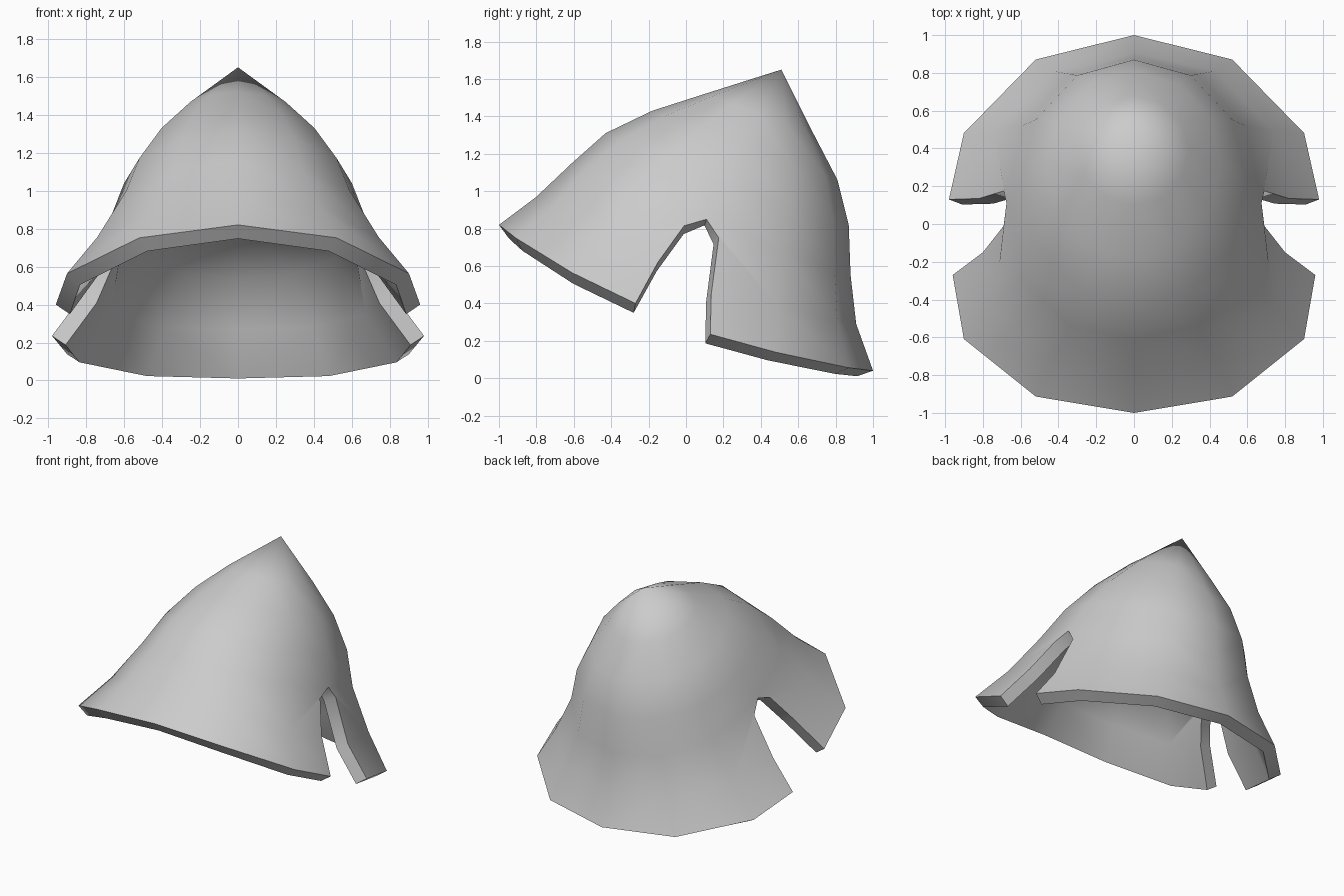
import bpy, bmesh
from math import sin, cos, radians

cube = bpy.data.objects.get("Cube")
if cube:
    bpy.data.objects.remove(cube, do_unlink=True)

# Steel colour
steel = bpy.data.materials.new("plain_steel_grey")
steel.use_nodes = True
GREY = (0.6, 0.6, 0.6, 1)
steel.diffuse_color = GREY
steel.node_tree.nodes["Principled BSDF"].inputs["Base Color"].default_value = GREY

# Tilted rings from the tip to the brim:
# front y, z, back y, z, half width, side sag y, z, diagonal bulge
RINGS = [
    (0.10, 1.52, 0.68, 1.31, 0.29, 0, 0, 0),
    (-0.18, 1.43, 0.81, 1.06, 0.465, 0, -0.01, 0),
    (-0.43, 1.31, 0.87, 0.82, 0.60, 0, -0.025, 0.03),
    (-0.61, 1.15, 0.88, 0.55, 0.68, -0.03, -0.02, 0.13),
    (-0.80, 0.97, 0.91, 0.29, 0.855, -0.04, -0.08, 0.13),
    (-1.00, 0.82, 1.00, 0.04, 1.04, -0.085, -0.105, 0.12),
]
# Edges of the side notch, top to brim
NOTCH_TOP = (0.675, 0.11, 0.85)
NOTCH_FRONT = [(0.69, -0.01, 0.815), (0.80, -0.15, 0.62), (0.96, -0.27, 0.40)]
NOTCH_BACK = [(0.69, 0.175, 0.75), (0.82, 0.135, 0.45), (0.98, 0.13, 0.235)]
SIDE = 3  # column that the notch splits


def ring_point(ring, angle):
    fy, fz, by, bz, width, sag_y, sag_z, bulge = ring
    s2 = sin(angle) ** 2
    t = (1 - cos(angle) * (1 + bulge * s2)) / 2
    return (width * sin(angle), fy + (by - fy) * t + sag_y * s2, fz + (bz - fz) * t + sag_z * s2)


# Left half of the shell
bm = bmesh.new()
tip = bm.verts.new((0, 0.51, 1.65))
grid = []
for i, ring in enumerate(RINGS):
    row = []
    for c in range(7):
        notched = i > 3 and c == SIDE
        row.append(None if notched else bm.verts.new(ring_point(ring, radians(30 * c))))
    grid.append(row)
grid[3][SIDE].co = NOTCH_TOP
front = [bm.verts.new(p) for p in NOTCH_FRONT]
back = [bm.verts.new(p) for p in NOTCH_BACK]

for c in range(6):
    bm.faces.new((tip, grid[0][c], grid[0][c + 1]))
    for i in range(5):
        quad = [grid[i][c], grid[i + 1][c], grid[i + 1][c + 1], grid[i][c + 1]]
        if None not in quad:
            bm.faces.new(quad)

# Panels that border the notch
for col, edge in ((SIDE - 1, front), (SIDE + 1, back)):
    bm.faces.new((grid[3][col], grid[4][col], edge[1], edge[0], grid[3][SIDE]))
    bm.faces.new((grid[4][col], grid[5][col], edge[2], edge[1]))
bmesh.ops.recalc_face_normals(bm, faces=bm.faces)
tip.link_faces[0].normal_update()
if tip.link_faces[0].normal.z < 0:
    bmesh.ops.reverse_faces(bm, faces=bm.faces)
bm.verts.index_update()
crown_ids = [tip.index] + [v.index for row in grid[:3] for v in row]

mesh = bpy.data.meshes.new("helmet_shell")
bm.to_mesh(mesh)
bm.free()
mesh.materials.append(steel)
shell = bpy.data.objects.new("helmet_shell", mesh)
bpy.context.collection.objects.link(shell)
shell.vertex_groups.new(name="crown").add(crown_ids, 1, "REPLACE")
bpy.ops.object.select_all(action="DESELECT")
shell.select_set(True)
bpy.context.view_layer.objects.active = shell

# Mirror to the right side, then thicken inwards
mirror = shell.modifiers.new("mirror", "MIRROR")
mirror.use_clip = True
bpy.ops.object.modifier_apply(modifier="mirror")
outer_count = len(shell.data.vertices)
wall = shell.modifiers.new("wall", "SOLIDIFY")
wall.thickness = 0.09
wall.offset = -1
bpy.ops.object.modifier_apply(modifier="wall")

# Close the inside with a low ceiling under the crown
bm = bmesh.new()
bm.from_mesh(shell.data)
weights = bm.verts.layers.deform.verify()
inner_crown = [v for v in bm.verts if v.index >= outer_count and len(v[weights])]
bmesh.ops.pointmerge(bm, verts=inner_crown, merge_co=(0, 0.16, 0.86))
bm.to_mesh(shell.data)
bm.free()
bpy.ops.object.shade_smooth_by_angle(angle=radians(72))
